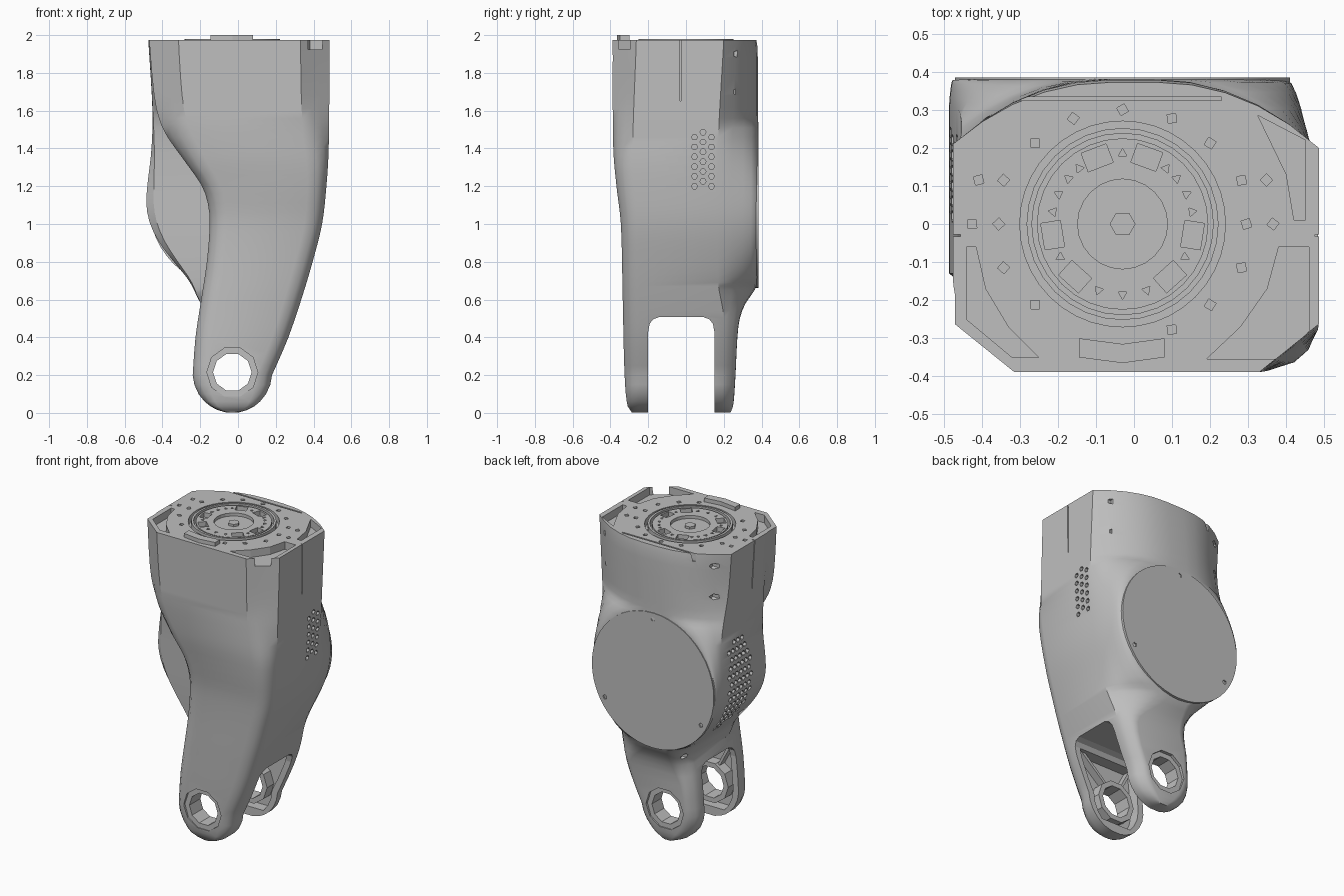
import bpy, bmesh, math
from math import sin, cos, pi, sqrt, radians

if "Cube" in bpy.data.objects:
    bpy.data.objects.remove(bpy.data.objects["Cube"])

grey = bpy.data.materials.new("shell_grey")
grey.diffuse_color = (0.52, 0.52, 0.52, 1)
grey.use_nodes = True
grey.node_tree.nodes["Principled BSDF"].inputs["Base Color"].default_value = grey.diffuse_color


def finish(name, bm, smooth=True):
    bmesh.ops.recalc_face_normals(bm, faces=bm.faces[:])
    if bm.calc_volume(signed=True) < 0:
        bmesh.ops.reverse_faces(bm, faces=bm.faces[:])
    me = bpy.data.meshes.new(name)
    bm.to_mesh(me)
    bm.free()
    me.materials.append(grey)
    ob = bpy.data.objects.new(name, me)
    bpy.context.collection.objects.link(ob)
    if smooth:
        shade(ob)
    return ob


def shade(ob):
    bpy.ops.object.select_all(action='DESELECT')
    ob.select_set(True)
    bpy.context.view_layer.objects.active = ob
    bpy.ops.object.shade_smooth_by_angle(angle=radians(32))


def prism(bm, pts, axis, a, b):
    """Extrude a 2D outline along an axis from a to b."""
    place = {'x': lambda u, v, w: (w, u, v), 'y': lambda u, v, w: (u, w, v),
             'z': lambda u, v, w: (u, v, w)}[axis]
    lo = [bm.verts.new(place(u, v, a)) for u, v in pts]
    hi = [bm.verts.new(place(u, v, b)) for u, v in pts]
    n = len(pts)
    bm.faces.new(lo)
    bm.faces.new(hi[::-1])
    for i in range(n):
        bm.faces.new((lo[i], hi[i], hi[(i + 1) % n], lo[(i + 1) % n]))


def ngon(u, v, r, n, turn=0.0):
    return [(u + r * cos(turn + 2 * pi * i / n), v + r * sin(turn + 2 * pi * i / n)) for i in range(n)]


def rect(u0, v0, u1, v1):
    return [(u0, v0), (u1, v0), (u1, v1), (u0, v1)]


def tube(bm, u, v, r0, r1, n, axis, a, b):
    """Ring with a square section."""
    place = {'y': lambda p, w: (p[0], w, p[1]), 'z': lambda p, w: (p[0], p[1], w)}[axis]
    loops = [[bm.verts.new(place(p, w)) for p in ngon(u, v, r, n)]
             for r, w in ((r0, a), (r1, a), (r1, b), (r0, b))]
    for k in range(4):
        A, B = loops[k], loops[(k + 1) % 4]
        for i in range(n):
            bm.faces.new((A[i], A[(i + 1) % n], B[(i + 1) % n], B[i]))


def volume(me):
    bm = bmesh.new()
    bm.from_mesh(me)
    v = bm.calc_volume(signed=True)
    bm.free()
    return v


def cut(ob, *shapes):
    """Subtract prisms (outline, axis, a, b); keep the first sound result."""
    bm = bmesh.new()
    for s in shapes:
        prism(bm, *s)
    cutter = finish("cutter", bm, False)
    cutter.hide_render = True
    before = volume(ob.data)
    for solver in ('EXACT', 'MANIFOLD', 'FLOAT'):
        m = ob.modifiers.new("cut", 'BOOLEAN')
        m.operation, m.solver, m.object = 'DIFFERENCE', solver, cutter
        bpy.context.view_layer.update()
        dg = bpy.context.evaluated_depsgraph_get()
        me = bpy.data.meshes.new_from_object(ob.evaluated_get(dg))
        ob.modifiers.remove(m)
        if .6 * before < volume(me) < 1.0001 * before:
            ob.data = me
            break
    bpy.data.objects.remove(cutter)


def curve(tab):
    """Smooth function through (z, value) points."""
    def slope(i):
        a, b = tab[max(i - 1, 0)], tab[min(i + 1, len(tab) - 1)]
        return (b[1] - a[1]) / (b[0] - a[0])

    def f(z):
        z = min(max(z, tab[0][0]), tab[-1][0])
        i = 0
        while i < len(tab) - 2 and z > tab[i + 1][0]:
            i += 1
        (z0, p), (z1, q) = tab[i], tab[i + 1]
        h = z1 - z0
        t = (z - z0) / h
        return (p * (1 + 2 * t) * (1 - t) ** 2 + q * t * t * (3 - 2 * t)
                + h * (slope(i) * t * (1 - t) ** 2 - slope(i + 1) * t * t * (1 - t)))
    return f


# Side, front and back profiles of the shell by height
left_t = curve([(.2, -.24), (.4, -.225), (.6, -.195), (.8, -.165), (1, -.15), (1.1, -.158), (1.2, -.19),
                (1.33, -.28), (1.48, -.385), (1.6, -.43), (1.75, -.452), (1.975, -.47)])
right_t = curve([(.2, .18), (.3, .225), (.4, .267), (.6, .335), (.8, .395), (1, .445), (1.2, .468), (1.4, .48), (1.975, .485)])
bulge_t = curve([(.58, -.2), (.7, -.26), (.8, -.34), (.9, -.415), (1, -.465), (1.1, -.485), (1.2, -.48),
                 (1.4, -.458), (1.6, -.453), (1.975, -.475)])
front_t = curve([(0, -.285), (.04, -.31), (.2, -.325), (.6, -.335), (1, -.345), (1.2, -.368), (1.4, -.385), (1.975, -.388)])
back_t = curve([(0, .235), (.04, .25), (.2, .262), (.4, .272), (.5, .285), (.58, .315), (.66, .368), (.75, .375), (1.92, .38), (1.975, .372)])
cham_x = curve([(0, .02), (.1, .07), (.6, .09), (1.2, .1), (1.5, .14), (1.975, .155)])
cham_y = curve([(0, .05), (.2, .08), (1, .09), (1.975, .125)])
flat_t = curve([(0, .02), (.1, .1), (.2, .14), (.4, .17), (.5, .15), (.66, .07), (1.975, .06)])
mid_t = curve([(.2, -.03), (.4, .02), (.5, .04), (.66, -.03), (1.54, -.03), (1.975, 0)])
side_t = curve([(0, .19), (.5, .2), (.7, .17), (1.4, .17), (1.975, .2)])
inner_t = curve([(.5, .2), (.7, .22), (.95, .3), (1.35, .3), (1.7, .22), (1.975, .21)])


def foot(z):
    return sqrt(max(.21 ** 2 - (.21 - z) ** 2, 0))


def left(z):
    return left_t(z) if z > .21 else -.03 - foot(z)


def right(z):
    return right_t(z) if z > .21 else -.03 + foot(z)


def bez(a, c, b, ts):
    return [tuple(a[k] * (1 - t) ** 2 + 2 * c[k] * t * (1 - t) + b[k] * t * t for k in (0, 1)) for t in ts]


def section(z):
    l, r, yf, yb, cx, cy = left(z), right(z), front_t(z), back_t(z), cham_x(z), cham_y(z)
    bl = min(bulge_t(z), l) if z > .58 else l
    hw = max(flat_t(z), sqrt(max(.44 ** 2 - (z - 1.1) ** 2, 0)))
    xm, ys, yl = mid_t(z), side_t(z), min(inner_t(z), yb - .03)
    k = .8 * min(1, max(0, (1.65 - z) / .35))
    T, Q = (0, 1 / 3, 2 / 3, 1), (0, .2, .4, .6, .8, 1)

    def corner(a, c, b):
        m = [(a[i] + b[i]) / 2 for i in (0, 1)]
        return bez(a, [m[i] + k * (c[i] - m[i]) for i in (0, 1)], b, T)
    xr, xl = min(xm + hw, r - .01), max(xm - hw, bl + .01)
    pts = corner((r - cx, yf), (r, yf), (r, yf + cy))
    pts += bez((r, ys), (xr + .55 * (r - xr), yb), (xr, yb), Q)
    pts += bez((xl, yb), (xl + .55 * (bl - xl), yb), (bl, yl), Q)
    pts += [(bl, -.13), (bl + .12 * (l - bl), -.16), (l, -.185)]
    return pts + corner((l, yf + cy), (l, yf), (l + cx, yf))


# Main shell lofted from foot to top
TOP = 1.975
levels = [.003, .015, .035, .06, .1, .15, .2, .25, .32, .4, .46, .5, .54, .58, .62, .65, .67, .69, .72]
levels += [.76 + .05 * i for i in range(16)] + [1.53, 1.56, 1.61, 1.68, 1.78, 1.88, 1.94, TOP]
bm = bmesh.new()
rings = [[bm.verts.new((x, y, z)) for x, y in section(z)] for z in levels]
n = len(rings[0])
for A, B in zip(rings, rings[1:]):
    for i in range(n):
        bm.faces.new((A[i], A[(i + 1) % n], B[(i + 1) % n], B[i]))
bm.faces.new(rings[0][::-1])
bm.faces.new(rings[-1])
shell = finish("leg_shell", bm)

# Fork slot with rounded top
cut(shell, ([(-.2, -.1), (.15, -.1), (.15, .43), (.143, .47), (.125, .495), (.09, .508),
             (-.14, .508), (-.175, .495), (-.193, .47), (-.2, .43)], 'x', -1, 1))

# Hollow inner faces of both fork arms
zs = (.06, .1, .15, .21, .3, .4, .47)
outline = [(right(z) - .04, z) for z in zs] + [(left(z) + .04, z) for z in reversed(zs)]
cut(shell, (outline, 'y', -.27, -.19))
cut(shell, (outline, 'y', .14, .22))

# Axle holes with shallow counterbores
cut(shell, (ngon(-.03, .215, .102, 10), 'y', -.6, .6))
cut(shell, (ngon(-.03, .215, .135, 10), 'y', -.6, -.312), (ngon(-.03, .215, .135, 10), 'y', .248, .6))

# Top recess for the motor face, and corner pockets
CX = -.03
cut(shell, (ngon(CX, 0, .27, 40), 'z', TOP - .045, 2.2))
for poly in ([(.19, -.355), (.39, -.355), (.46, -.28), (.46, -.06), (.38, -.06), (.35, -.17), (.28, -.27)],
             [(-.25, -.35), (-.32, -.35), (-.44, -.25), (-.44, -.06), (-.415, -.06), (-.39, -.17), (-.33, -.27)],
             [(.325, .285), (.45, .22), (.45, .01), (.42, .01), (.4, .13)], rect(-.3, .324, .23, .334)):
    cut(shell, (poly, 'z', TOP - .05, 2.2))

# Screw holes and seams on the top
spots = [(CX + .325 * cos(a) * (1.04 if i % 2 else 1), .30 * sin(a))
         for i, a in enumerate(2 * pi * k / 16 for k in range(16)) if not 4.3 < a < 5.1]
spots += [(CX + .395 * cos(radians(a)), .395 * sin(radians(a))) for a in (0, 17, 163, 180)]
cut(shell, *[(ngon(x, y, .016, 4, x * 9), 'z', TOP - .04, 2.2) for x, y in spots])
cut(shell, *[(rect(x0, -.033, x1, -.027), 'z', 1.65, 2.2) for x0, x1 in ((.475, .6), (-.6, -.455))])

# Side vents
vents = []
for i in range(6):
    for j in range(3):
        z = 1.2 + .052 * i + (.026 if j == 1 else 0)
        vents.append((ngon(.045 + .045 * j, z, .016, 6), 'x', right(z) - .03, .6))
cut(shell, *vents)
vents = []
for i in range(14):
    z = .78 + .05 * i
    for j in range(7):
        y = .04 * j + (.02 if i % 2 else 0)
        if ((y - .13) / .13) ** 2 + ((z - 1.1) / .33) ** 2 < 1:
            vents.append((ngon(y, z, .017, 6), 'x', -.7, bulge_t(z) + .03))
cut(shell, *vents)

# Side screw holes
for z, depth in ((1.9, .39), (1.7, .39), (.6, .27)):
    cut(shell, (ngon(.27, z, .02, 5), 'x', depth, .7))
    cut(shell, (ngon(.27, z, .02, 5), 'x', -.7, -depth + (.12 if z < 1 else .02)))
shade(shell)

# Round back cover with three screw holes
bm = bmesh.new()
prism(bm, ngon(-.03, 1.1, .44, 48), 'y', .355, .385)
cover = finish("back_cover", bm)
cut(cover, *[(ngon(-.03 + .4 * cos(radians(a)), 1.1 + .4 * sin(radians(a)), .015, 5), 'y', .372, .5)
             for a in (90, 210, 330)])
shade(cover)

# Bosses and ribs inside the fork arms
for name, a, b in (("front", -.28, -.2), ("back", .15, .23)):
    bm = bmesh.new()
    tube(bm, -.03, .215, .102, .135, 10, 'y', a, b)
    finish(name + "_axle_boss", bm)
    bm = bmesh.new()
    a, b = (a, b - .02) if a < 0 else (a + .02, b)
    prism(bm, [(.03, .33), (.045, .32), (.225, .475), (.2, .48)], 'y', a, b)
    prism(bm, [(-.09, .33), (-.075, .335), (-.15, .48), (-.17, .48)], 'y', a, b)
    finish(name + "_arm_ribs", bm, False)

# Motor face: disc, rim and hub
bm = bmesh.new()
prism(bm, ngon(CX, 0, .225, 32), 'z', 1.9, TOP)
disc = finish("motor_disc", bm)
holes = [(ngon(CX, 0, .118, 24), 'z', TOP - .02, 2.2)]
for a in map(radians, (111, 70, -9, -48, 228, 189)):
    c, s = cos(a), sin(a)
    holes.append(([(CX + u * c - v * s, u * s + v * c) for u, v in rect(.16, -.035, .212, .035)], 'z', TOP - .03, 2.2))
for a in map(radians, (10, 25, 40, 52, 90, 128, 140, 155, 170, 208, 250, 270, 290, 332)):
    holes.append((ngon(CX + .185 * cos(a), .185 * sin(a), .013, 3, a), 'z', TOP - .03, 2.2))
cut(disc, *holes)
shade(disc)
bm = bmesh.new()
tube(bm, CX, 0, .238, .252, 32, 'z', 1.9, 1.98)
finish("motor_rim", bm)
bm = bmesh.new()
prism(bm, ngon(CX, 0, .034, 6), 'z', 1.9, TOP - .005)
finish("hub_bolt", bm, False)

# Raised connector tab at the front of the top
bm = bmesh.new()
prism(bm, [(-.145, -.3), (-.145, -.35), (-.03, -.365), (.08, -.35), (.08, -.3), (-.03, -.315)], 'z', 1.95, 2.0)
finish("connector_tab", bm, False)
